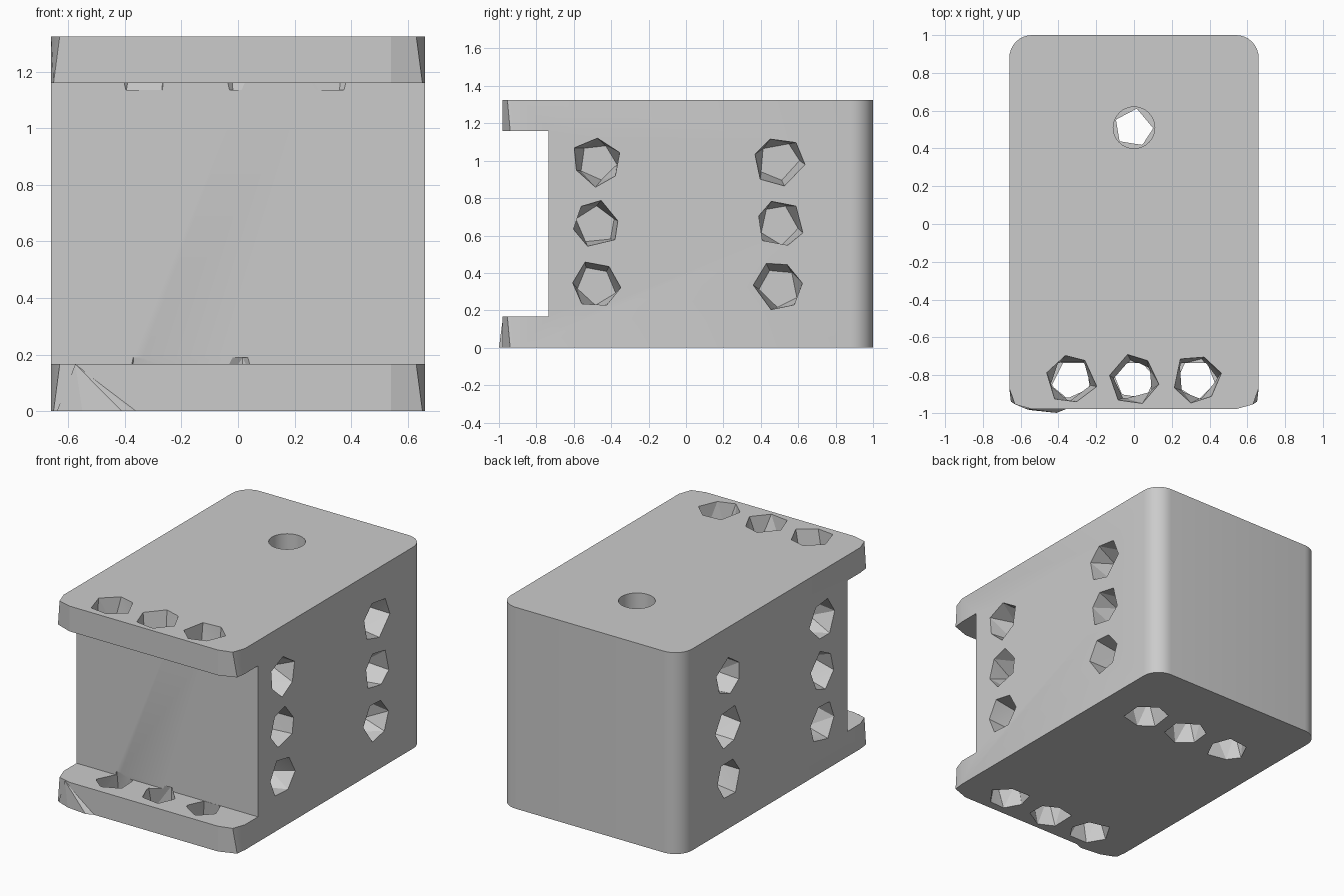
import bpy, bmesh, math, random
from mathutils import Vector

random.seed(4)
if "Cube" in bpy.data.objects:
    bpy.data.objects.remove(bpy.data.objects["Cube"])

grey = bpy.data.materials.new("plain grey")
grey.use_nodes = True
grey.diffuse_color = (0.6, 0.6, 0.6, 1)
grey.node_tree.nodes["Principled BSDF"].inputs["Base Color"].default_value = (0.6, 0.6, 0.6, 1)

HALF, HEIGHT, WALL, FRONT = 0.66, 1.325, 0.166, -0.98


def make(name, bm):
    bmesh.ops.recalc_face_normals(bm, faces=bm.faces)
    me = bpy.data.meshes.new(name)
    bm.to_mesh(me)
    bm.free()
    me.materials.append(grey)
    ob = bpy.data.objects.new(name, me)
    bpy.context.collection.objects.link(ob)
    return ob


def cut(target, cutter):
    mod = target.modifiers.new("cut", 'BOOLEAN')
    mod.operation, mod.solver, mod.object = 'DIFFERENCE', 'EXACT', cutter
    bpy.ops.object.select_all(action='DESELECT')
    bpy.context.view_layer.objects.active = target
    target.select_set(True)
    bpy.ops.object.modifier_apply(modifier=mod.name)
    bpy.data.objects.remove(cutter)


def hull(bm, points):
    verts = [bm.verts.new(p) for p in points]
    bmesh.ops.convex_hull(bm, input=verts)


# Block outline: rounded rear corners, faceted front corners
R = 0.12
right_half = [(0.54, FRONT), (0.64, -0.95), (HALF, -0.87)]
for i in range(9):
    a = math.pi / 2 * i / 8
    right_half.append((HALF - R + R * math.cos(a), 1 - R + R * math.sin(a)))
outline = right_half + [(-x, y) for x, y in reversed(right_half)]
bm = bmesh.new()
base = bm.faces.new([bm.verts.new((x, y, 0)) for x, y in outline])
top = bmesh.ops.extrude_face_region(bm, geom=[base])["geom"]
for v in top:
    if isinstance(v, bmesh.types.BMVert):
        v.co.z = HEIGHT
body = make("block_body", bm)

# Full-width recess across the front, leaving two lips
bm = bmesh.new()
bmesh.ops.create_cube(bm, size=1)
for v in bm.verts:
    v.co = (v.co.x * 3, -0.735 if v.co.y > 0 else -1.5,
            HEIGHT - WALL if v.co.z > 0 else WALL)
cut(body, make("recess_cutter", bm))

# Lip corners lean inwards towards the upper edge
for v in body.data.vertices:
    if abs(v.co.y + 0.95) < 0.002:
        upper = abs(v.co.z - WALL) < 0.01 or v.co.z > HEIGHT - 0.01
        v.co.x = math.copysign(0.63 if upper else 0.652, v.co.x)
        v.co.y = -0.955 if upper else -0.94


def pocket(bm, centre, inward, depth):
    """Rough faceted pocket narrowing inwards from the surface."""
    n = Vector(inward)
    u = n.orthogonal().normalized()
    w = n.cross(u)
    points = []
    turn = random.uniform(0, math.tau)
    for d, radius, sides, spread in ((0, 0.128, 6, 0.014), (depth, 0.105, 5, 0.01)):
        for k in range(sides):
            a = turn + math.tau * (k + random.uniform(-0.12, 0.12)) / sides
            r = radius + random.uniform(-spread, spread)
            points.append(Vector(centre) + n * d + u * r * math.cos(a) + w * r * math.sin(a))
        turn += 0.5
    # short straight collar so the cut clears the surface
    points += [p - n * 0.02 for p in points[:6]]
    hull(bm, points)


# Pockets: both sides, underside rear row, and through both lips
bm = bmesh.new()
for row in (-1, 0, 1):
    for side in (-1, 1):
        for y in (-0.48, 0.5):
            pocket(bm, (side * HALF, y, HEIGHT / 2 + row / 3), (-side, 0, 0), 0.16)
    x = row * 0.33
    pocket(bm, (x, 0.51, 0), (0, 0, 1), 0.17)
    pocket(bm, (x, -0.82, 0), (0, 0, 1), 0.19)
    pocket(bm, (x, -0.82, HEIGHT), (0, 0, -1), 0.19)
cut(body, make("pocket_cutter", bm))

# Round bore from the top down to the middle underside pocket
bm = bmesh.new()
bmesh.ops.create_cone(bm, cap_ends=True, segments=32, radius1=0.11, radius2=0.11, depth=1.24)
bmesh.ops.translate(bm, verts=bm.verts, vec=(0, 0.51, 0.78))
cut(body, make("bore_cutter", bm))

# Small chipped bulge on the lower lip
bm = bmesh.new()
hull(bm, [(-0.64, -0.95, 0), (-0.55, -0.985, 0), (-0.41, -1, 0), (-0.36, -0.98, 0),
          (-0.39, -0.985, 0.015), (-0.575, -0.978, WALL), (-0.5, -0.97, 0.05)])
make("lip_bulge", bm)

bpy.ops.object.select_all(action='DESELECT')
body.select_set(True)
bpy.context.view_layer.objects.active = body
bpy.ops.object.shade_smooth_by_angle(angle=math.radians(15))
